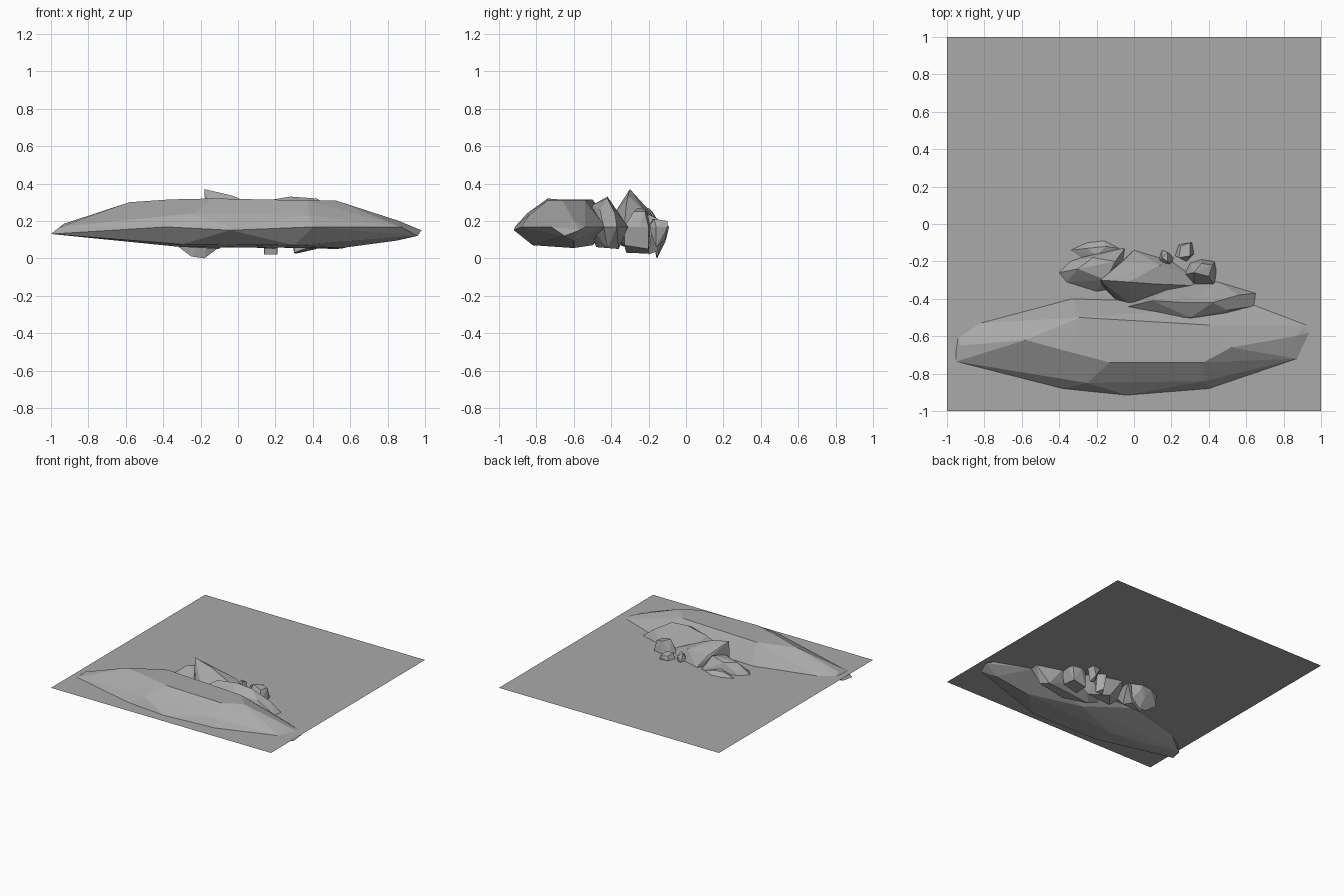
import bpy
import bmesh
from math import radians

if "Cube" in bpy.data.objects:
    bpy.data.objects.remove(bpy.data.objects["Cube"], do_unlink=True)

# One plain stone grey for everything
stone = bpy.data.materials.new("stone_grey")
stone.use_nodes = True
grey = (0.4, 0.4, 0.4, 1)
stone.diffuse_color = grey
stone.node_tree.nodes["Principled BSDF"].inputs["Base Color"].default_value = grey

GROUND = 0.168  # height of the flat sheet the rocks are sunk into


def finish(name, bm):
    """Turn a bmesh into a flat-shaded object with the stone material."""
    mesh = bpy.data.meshes.new(name)
    bm.to_mesh(mesh)
    bm.free()
    mesh.materials.append(stone)
    obj = bpy.data.objects.new(name, mesh)
    bpy.context.scene.collection.objects.link(obj)
    return obj


def rock(name, crown, waist, base):
    """Faceted boulder: the convex hull of crown points, a waist outline
    at ground level and base points."""
    bm = bmesh.new()
    for point in crown + base:
        bm.verts.new(point)
    for x, y in waist:
        bm.verts.new((x, y, GROUND))
    hull = bmesh.ops.convex_hull(bm, input=bm.verts[:])
    loose = {v for v in hull["geom_interior"] + hull["geom_unused"]
             if isinstance(v, bmesh.types.BMVert)}
    bmesh.ops.delete(bm, geom=list(loose), context="VERTS")
    # Merge nearly coplanar triangles into broad facets
    bmesh.ops.dissolve_limit(bm, angle_limit=radians(4),
                             verts=bm.verts[:], edges=bm.edges[:])
    bmesh.ops.recalc_face_normals(bm, faces=bm.faces[:])
    return finish(name, bm)


# Flat ground sheet
ground = bmesh.new()
bmesh.ops.create_grid(ground, x_segments=1, y_segments=1, size=1)
bmesh.ops.translate(ground, verts=ground.verts[:], vec=(0, 0, GROUND))
finish("ground_sheet", ground)

# Long front boulder
rock("long_front_boulder",
     crown=[(-.58, -.62, .3), (-.36, -.68, .315), (-.13, -.74, .32), (.37, -.74, .31),
            (.52, -.66, .31), (.4, -.54, .31), (-.1, -.53, .32), (-.29, -.5, .315),
            (-.25, -.85, .24), (.38, -.84, .23), (-.93, -.65, .185), (.86, -.6, .2)],
     waist=[(-.94, -.61), (-.82, -.53), (-.33, -.4), (-.05, -.41), (.63, -.43), (.92, -.54),
            (.87, -.72), (.4, -.88), (-.04, -.915), (-.38, -.88), (-.6, -.775), (-.95, -.735)],
     base=[(-1, -.73, .13), (-.98, -.64, .13), (.98, -.57, .15), (.96, -.65, .12),
           (-.04, -.92, .15), (-.3, -.82, .075), (.3, -.82, .07), (-.3, -.65, .06),
           (.2, -.68, .05), (.55, -.6, .055), (.1, -.5, .07), (.85, -.6, .095)])

# Second boulder leaning on the long one
rock("second_boulder",
     crown=[(.1, -.41, .3), (.28, -.42, .33), (.42, -.42, .32), (.3, -.5, .285),
            (.56, -.38, .24), (.5, -.46, .26)],
     waist=[(-.11, -.46), (-.02, -.5), (.3, -.52), (.47, -.51), (.64, -.44), (.65, -.37),
            (.56, -.34), (.45, -.31), (.2, -.33)],
     base=[(.1, -.42, .06), (.3, -.48, .06), (.57, -.42, .055), (.53, -.36, .05)])

# Pointed middle boulder
rock("pointed_middle_boulder",
     crown=[(-.18, -.3, .37), (-.03, -.31, .335), (.14, -.22, .25), (.1, -.32, .28),
            (-.06, -.2, .26)],
     waist=[(-.17, -.33), (-.1, -.4), (-.02, -.43), (.15, -.39), (.33, -.33), (.3, -.27),
            (.2, -.2), (0, -.14)],
     base=[(-.05, -.35, .07), (.2, -.3, .05), (.05, -.22, .06)])

# Left-hand boulder, lower and rounder
rock("low_side_boulder",
     crown=[(-.3, -.24, .25), (-.22, -.18, .25), (-.1, -.2, .27), (-.15, -.3, .25)],
     waist=[(-.4, -.26), (-.34, -.2), (-.2, -.15), (-.05, -.13), (-.36, -.31),
            (-.2, -.36), (-.08, -.34)],
     base=[(-.28, -.27, .06), (-.1, -.25, .05), (-.15, -.2, .06)])

# Blocky stone
rock("blocky_stone",
     crown=[(.36, -.21, .26), (.42, -.22, .25), (.32, -.26, .27), (.4, -.28, .25)],
     waist=[(.27, -.27), (.3, -.21), (.36, -.19), (.43, -.2), (.44, -.25), (.43, -.33),
            (.32, -.32)],
     base=[(.3, -.32, .03), (.41, -.33, .07), (.42, -.2, .05), (.31, -.2, .025)])

# Two pebbles
rock("small_pebble",
     crown=[(.15, -.18, .23), (.18, -.2, .235), (.18, -.15, .21)],
     waist=[(.13, -.2), (.15, -.14), (.21, -.18), (.2, -.22), (.15, -.23)],
     base=[(.14, -.2, .02), (.21, -.2, .02), (.17, -.15, .04)])
rock("upright_pebble",
     crown=[(.25, -.12, .2), (.3, -.1, .2), (.3, -.17, .21), (.24, -.18, .21)],
     waist=[(.22, -.17), (.24, -.11), (.31, -.1), (.32, -.16), (.28, -.2)],
     base=[(.25, -.16, .07), (.3, -.16, .06), (.28, -.11, .1)])

# Sunken back stone, mostly under the sheet
rock("sunken_back_stone",
     crown=[(-.25, -.13, .2), (-.15, -.12, .195), (-.2, -.17, .2)],
     waist=[(-.34, -.14), (-.25, -.1), (-.16, -.09), (-.08, -.13), (-.15, -.19),
            (-.28, -.18)],
     base=[(-.33, -.14, .07), (-.25, -.16, .01), (-.18, -.155, 0), (-.1, -.14, .06),
           (-.2, -.11, .09), (-.15, -.1, .13)])
